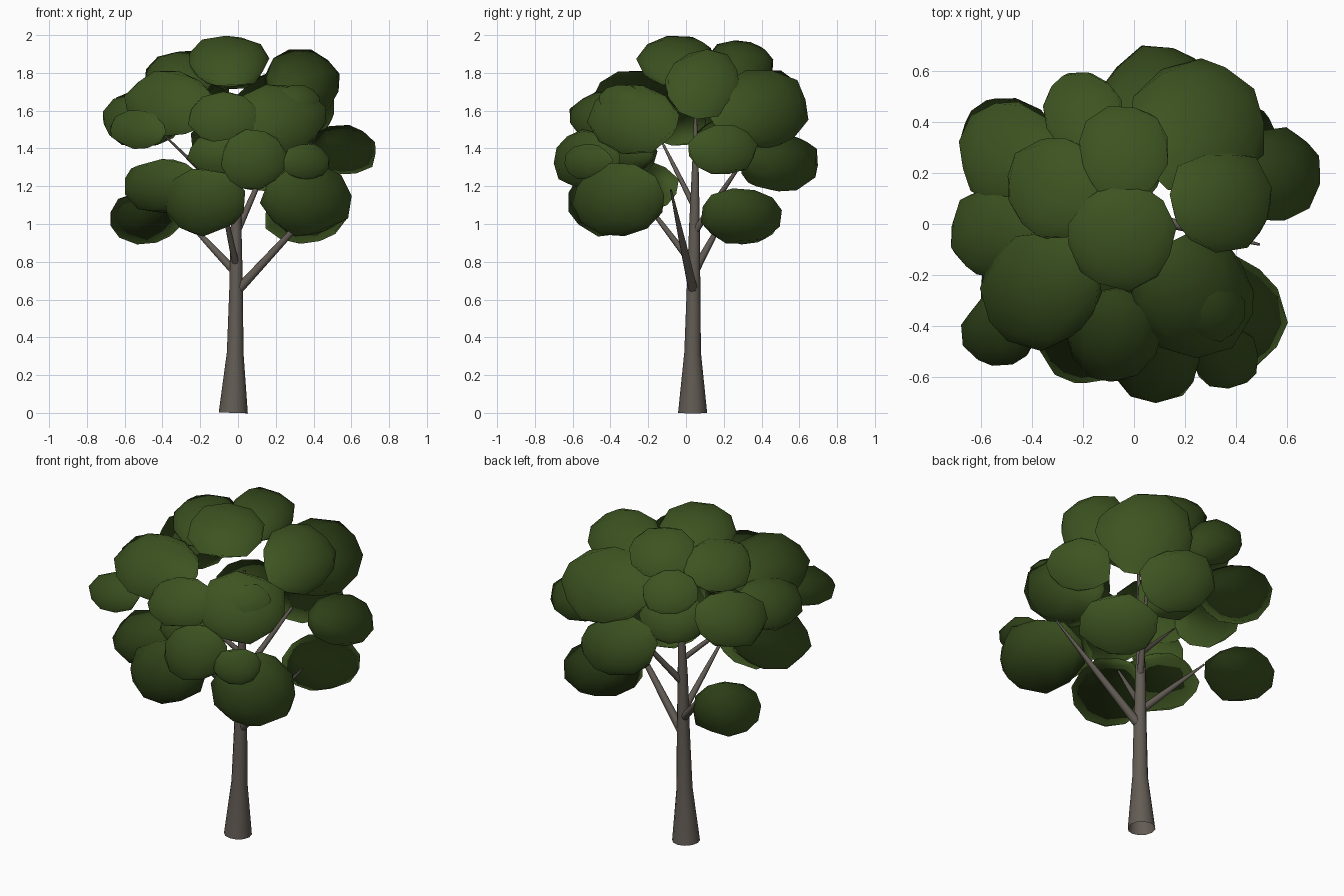
import bpy, bmesh, random
from mathutils import Vector, Euler

random.seed(4)
cube = bpy.data.objects.get("Cube")
if cube:
    bpy.data.objects.remove(cube, do_unlink=True)


def make_material(name, color):
    mat = bpy.data.materials.new(name)
    mat.use_nodes = True
    mat.diffuse_color = color
    mat.node_tree.nodes["Principled BSDF"].inputs["Base Color"].default_value = color
    return mat


leaf_green = make_material("leaf green", (0.046, 0.087, 0.015, 1))
bark_brown = make_material("bark grey brown", (0.125, 0.107, 0.09, 1))
crown_centre = Vector((0, 0, 1.35))


def finish(obj, angle):
    bpy.ops.object.select_all(action="DESELECT")
    obj.select_set(True)
    bpy.context.view_layer.objects.active = obj
    if obj.type == "CURVE":
        bpy.ops.object.convert(target="MESH")
    bpy.ops.object.shade_smooth_by_angle(angle=angle)


def limb(name, points, sides=8):
    """Tapered round limb through (x, y, z, radius) points."""
    curve = bpy.data.curves.new(name, "CURVE")
    curve.dimensions = "3D"
    curve.bevel_depth = 1
    curve.bevel_resolution = (sides - 4) // 2
    spline = curve.splines.new("POLY")
    spline.points.add(len(points) - 1)
    for point, (x, y, z, radius) in zip(spline.points, points):
        point.co = (x, y, z, 1)
        point.radius = radius
    curve.materials.append(bark_brown)
    obj = bpy.data.objects.new(name, curve)
    bpy.context.collection.objects.link(obj)
    finish(obj, 0.9)


def clump(name, x, y, z, radius, flat=0.73):
    """Flattened, uneven ball of leaves, with normals fanning out from the crown."""
    bm = bmesh.new()
    bmesh.ops.create_icosphere(bm, subdivisions=2, radius=1)
    turn = Euler((0.3, 0.2, random.uniform(0, 6)))
    for vert in bm.verts:
        co = vert.co * random.uniform(0.97, 1.1)
        co.rotate(turn)
        vert.co = Vector((x, y, z)) + Vector((co.x, co.y, co.z * flat)) * radius
    mesh = bpy.data.meshes.new(name)
    bm.to_mesh(mesh)
    bm.free()
    mesh.materials.append(leaf_green)
    obj = bpy.data.objects.new(name, mesh)
    bpy.context.collection.objects.link(obj)
    finish(obj, 3)
    mesh.normals_split_custom_set_from_vertices(
        [((v.co - crown_centre).normalized() + v.normal * 0.5).normalized() for v in mesh.vertices])


# Trunk with a flared foot
limb("trunk", [(-.025, .035, 0, .077), (-.015, .035, .32, .044), (-.01, .04, .66, .036),
               (-.01, .045, 1, .028), (0, .05, 1.35, .016), (.01, .05, 1.6, .007)], 12)

# Branches: start height, tip and thickness
branches = [
    (.64, (.49, -.08, 1.18), .026),
    (.74, (-.32, .22, 1.07), .024),
    (.78, (-.1, -.28, 1.2), .02),
    (.95, (.2, .36, 1.42), .02),
    (1.1, (-.42, -.16, 1.5), .016),
]
for i, (height, tip, thick) in enumerate(branches):
    start = Vector((-.01, .04, height))
    end = Vector(tip)
    middle = start.lerp(end, .5)
    limb(f"branch_{i + 1}", [(*start, thick), (*middle, thick * .7), (*end, thick * .2)])

# Foliage tiers: x, y, z, radius and, where rounder or flatter, the flatness
crown_top = [
    (-.05, -.05, 1.86, .205, .67), (-.04, .28, 1.84, .18), (.34, .09, 1.74, .2, .92),
    (-.31, .14, 1.78, .19), (-.36, -.26, 1.64, .23), (-.2, .44, 1.7, .155),
]
crown_middle = [
    (.25, .385, 1.61, .26, .77), (.23, -.28, 1.56, .235, .77), (-.08, -.43, 1.57, .18),
    (-.54, -.03, 1.55, .18), (-.49, .28, 1.56, .2), (-.53, -.42, 1.5, .14),
    (.31, -.34, 1.65, .12), (.555, .19, 1.39, .18), (-.07, .22, 1.43, .18),
]
crown_lower = [
    (.1, .49, 1.33, .21), (.08, -.525, 1.34, .175, .88), (-.1, -.32, 1.37, .16),
    (.36, -.52, 1.33, .125), (-.4, -.26, 1.2, .21, .67), (-.18, -.41, 1.12, .21, .84),
    (.36, -.36, 1.13, .235, .78), (.35, .29, 1.04, .21, .7), (-.49, .31, 1.03, .19),
]
for tier, rows in (("top", crown_top), ("middle", crown_middle), ("lower", crown_lower)):
    for i, row in enumerate(rows):
        clump(f"leaf_clump_{tier}_{i + 1}", *row)
